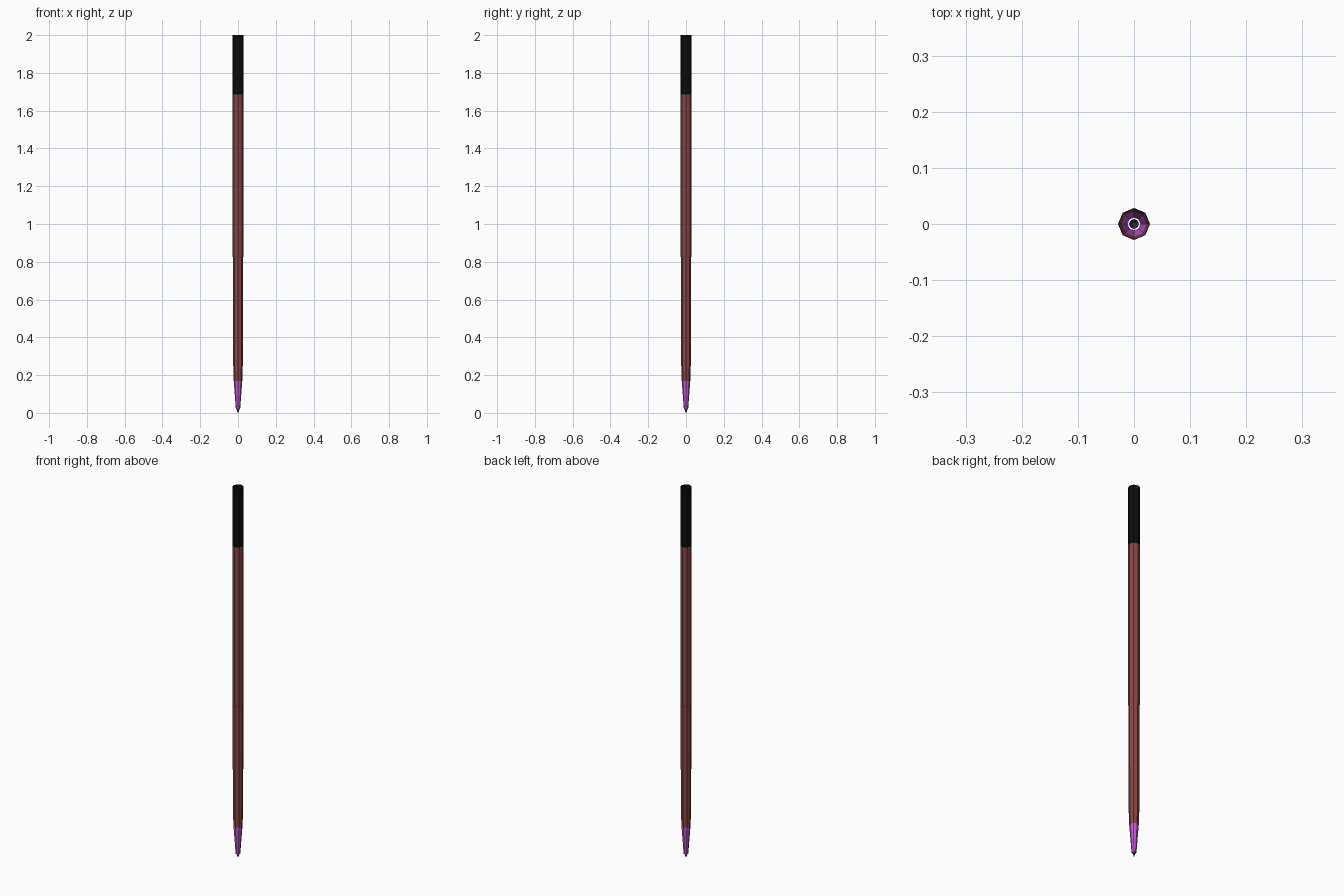
import bpy, bmesh, math

if "Cube" in bpy.data.objects:
    bpy.data.objects.remove(bpy.data.objects["Cube"])

def material(name, rgb):
    m = bpy.data.materials.new(name)
    m.diffuse_color = (*rgb, 1)
    m.use_nodes = True
    m.node_tree.nodes["Principled BSDF"].inputs["Base Color"].default_value = m.diffuse_color
    return m

BLACK = material("black grip", (0.004, 0.004, 0.004))
BROWN = material("red brown", (0.25, 0.06, 0.06))
PURPLE = material("purple", (0.58, 0.10, 0.70))
DARK = material("dark nib", (0.10, 0.03, 0.12))

def tube(name, profile, mat, sides=8):
    """Open-ended shell from (radius, height) rings, corners on the axes."""
    bm = bmesh.new()
    rings = []
    for r, z in profile:
        rings.append([bm.verts.new((r * math.cos(2 * math.pi * i / sides),
                                    r * math.sin(2 * math.pi * i / sides), z))
                      for i in range(sides)])
    for a, b in zip(rings, rings[1:]):
        for i in range(sides):
            j = (i + 1) % sides
            bm.faces.new((a[i], a[j], b[j], b[i]))
    me = bpy.data.meshes.new(name)
    bm.to_mesh(me)
    bm.free()
    me.materials.append(mat)
    ob = bpy.data.objects.new(name, me)
    bpy.context.collection.objects.link(ob)
    return ob

# open top sleeve
tube("top_sleeve", [(0.0285, 1.685), (0.0285, 2.0)], BLACK)
# long shaft, narrowing slightly toward the tip
tube("shaft", [(0.0225, 0.17), (0.0255, 0.26), (0.027, 0.82), (0.0285, 0.83), (0.0285, 1.685)], BROWN)
# tapered tip, open at its lower end
tube("tapered_tip", [(0.0115, 0.02), (0.0225, 0.17)], PURPLE)
# small loose nib inside the tip opening
tube("nib", [(0.001, 0.0), (0.009, 0.022)], DARK)
